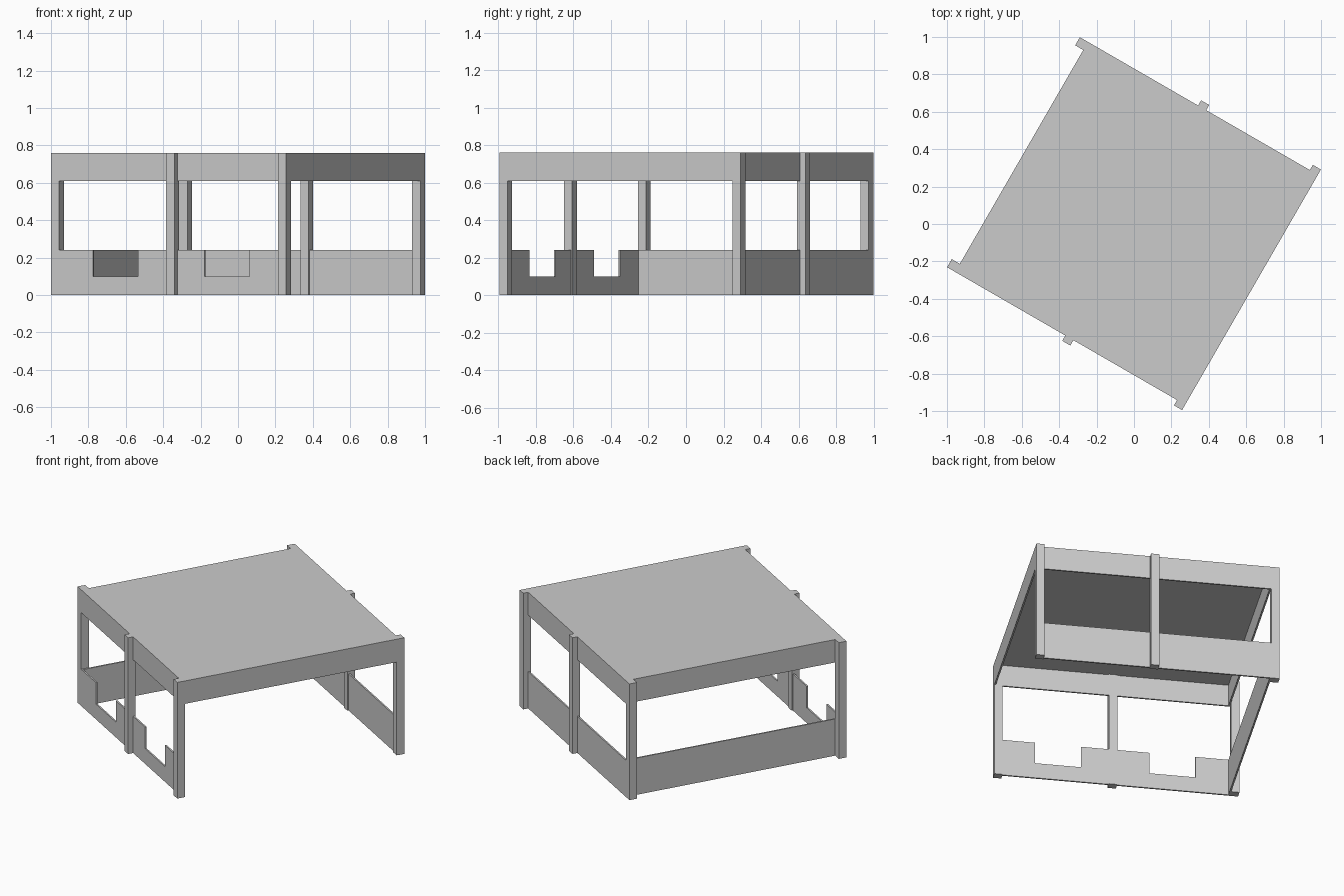
import bpy, bmesh
from math import radians
from mathutils import Matrix, Vector

if "Cube" in bpy.data.objects:
    bpy.data.objects.remove(bpy.data.objects["Cube"])

# The whole shelter is laid out square, then turned 30 degrees clockwise
TURN = Matrix.Rotation(radians(-30), 4, 'Z')
T = 0.01                        # panel thickness
P = 0.05                        # post width
L, R, F, B = -0.70, 0.72, -0.70, 0.72   # outer faces of the walls
SILL, HEAD, TOP = 0.24, 0.61, 0.76


def finish(name, bm):
    bmesh.ops.recalc_face_normals(bm, faces=bm.faces[:])
    mesh = bpy.data.meshes.new(name)
    bm.to_mesh(mesh)
    bm.free()
    obj = bpy.data.objects.new(name, mesh)
    obj.matrix_world = TURN
    bpy.context.collection.objects.link(obj)


def box(name, x, y, z):
    bm = bmesh.new()
    size = Matrix.Diagonal((x[1] - x[0], y[1] - y[0], z[1] - z[0], 1))
    mid = Matrix.Translation((sum(x) / 2, sum(y) / 2, sum(z) / 2))
    bmesh.ops.create_cube(bm, size=1, matrix=mid @ size)
    finish(name, bm)


def panel(name, profile, y):
    """Extrude an x-z outline from y[0] to y[1]."""
    bm = bmesh.new()
    face = bm.faces.new([bm.verts.new((px, y[0], pz)) for px, pz in profile])
    out = bmesh.ops.extrude_face_region(bm, geom=[face])
    verts = [g for g in out["geom"] if isinstance(g, bmesh.types.BMVert)]
    bmesh.ops.translate(bm, vec=Vector((0, y[1] - y[0], 0)), verts=verts)
    finish(name, bm)


# Flat roof
box("roof", (L, R), (F, B), (TOP - T, TOP))

# Header bands on all four sides
H = (HEAD, TOP - T)
box("front_header", (L, R), (F, F + T), H)
box("back_header", (L, R), (B - T, B), H)
box("left_header", (L, L + T), (F + T, B - T), H)
box("right_header", (R - T, R), (F + T, B - T), H)

# Low walls on the left and back; the right side is open
box("back_low_wall", (L, R), (B - T, B), (0, SILL))
box("left_low_wall", (L, L + T), (F + T, B - T), (0, SILL))

# Front low wall with two notches
outline = [(L, 0), (R, 0), (R, SILL)]
for x0, x1 in ((0.197, 0.475), (-0.491, -0.214)):
    outline += [(x1, SILL), (x1, 0.10), (x0, 0.10), (x0, SILL)]
outline.append((L, SILL))
panel("front_low_wall", outline, (F, F + T))

# Left corner posts stand out to the left
for name, y in (("front", F), ("back", B - P)):
    box(name + "_left_post", (L - P, L), (y, y + P), (0, TOP))

# Middle and right posts stand out from the front and back walls
for side, y in (("front", -0.733), ("back", 0.702)):
    for pos, x in (("middle", -0.02), ("right", R - P)):
        box(f"{side}_{pos}_post", (x, x + P), (y, y + P), (0, TOP))
